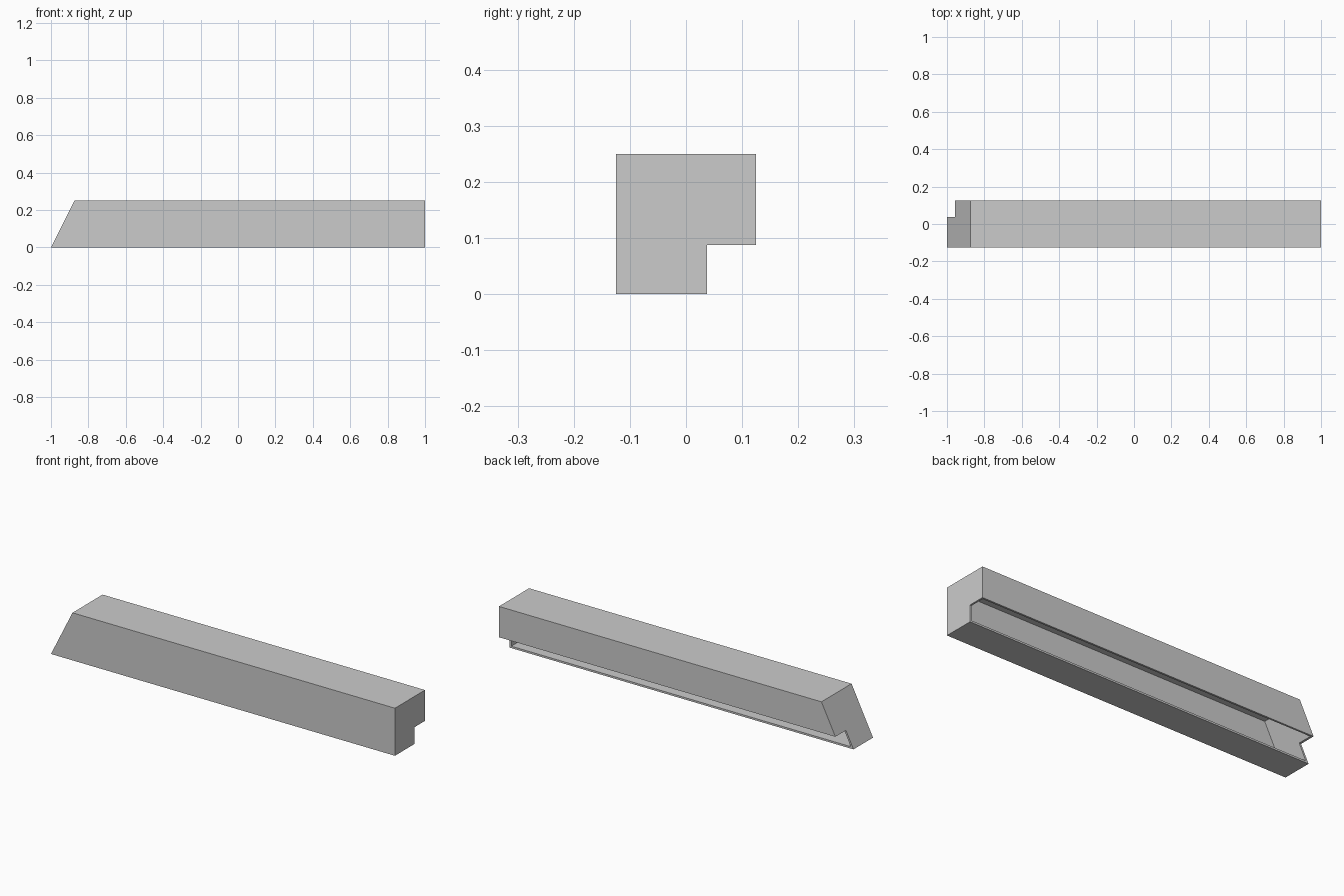
import bpy
import bmesh

cube = bpy.data.objects.get("Cube")
if cube:
    bpy.data.objects.remove(cube, do_unlink=True)

HALF = 0.125      # half of the square section
TOP = 0.25
STEP_Y = 0.037    # notch corner
STEP_Z = 0.088
WALL = 0.01

grey = bpy.data.materials.new("plain_grey")
grey.use_nodes = True
grey.diffuse_color = (0.6, 0.6, 0.6, 1)
grey.node_tree.nodes["Principled BSDF"].inputs["Base Color"].default_value = (0.6, 0.6, 0.6, 1)


def section(t):
    """Notched section inset by t; the last point is the notch corner."""
    return [(HALF - t, STEP_Z), (HALF - t, TOP - t), (t - HALF, TOP - t),
            (t - HALF, t), (STEP_Y, t), (STEP_Y, STEP_Z)]


def end_loops(bm, t):
    """Sloped end loop and square end loop of a skin inset by t."""
    pts = section(t)
    slope = [bm.verts.new((-1 + z / 2 + t * 1.118, y, z)) for y, z in pts]
    square = [bm.verts.new((1 - t, y, z)) for y, z in pts]
    return slope, square


bm = bmesh.new()
outer = end_loops(bm, 0)
inner = end_loops(bm, WALL)

# Long walls and end caps of both skins, left open along the notch
for slope, square in (outer, inner):
    for i in range(4):
        bm.faces.new((slope[i], slope[i + 1], square[i + 1], square[i]))
    bm.faces.new(slope)
    bm.faces.new(square)

# Rims around the notch opening
for i in (0, 4):
    bm.faces.new((outer[0][i], outer[1][i], inner[1][i], inner[0][i]))
for out, inn in zip(outer, inner):
    for a, b in ((4, 5), (5, 0)):
        bm.faces.new((out[a], out[b], inn[b], inn[a]))

bmesh.ops.recalc_face_normals(bm, faces=bm.faces)
mesh = bpy.data.meshes.new("hollow_beam")
bm.to_mesh(mesh)
bm.free()
mesh.materials.append(grey)
beam = bpy.data.objects.new("hollow_beam", mesh)
bpy.context.collection.objects.link(beam)
